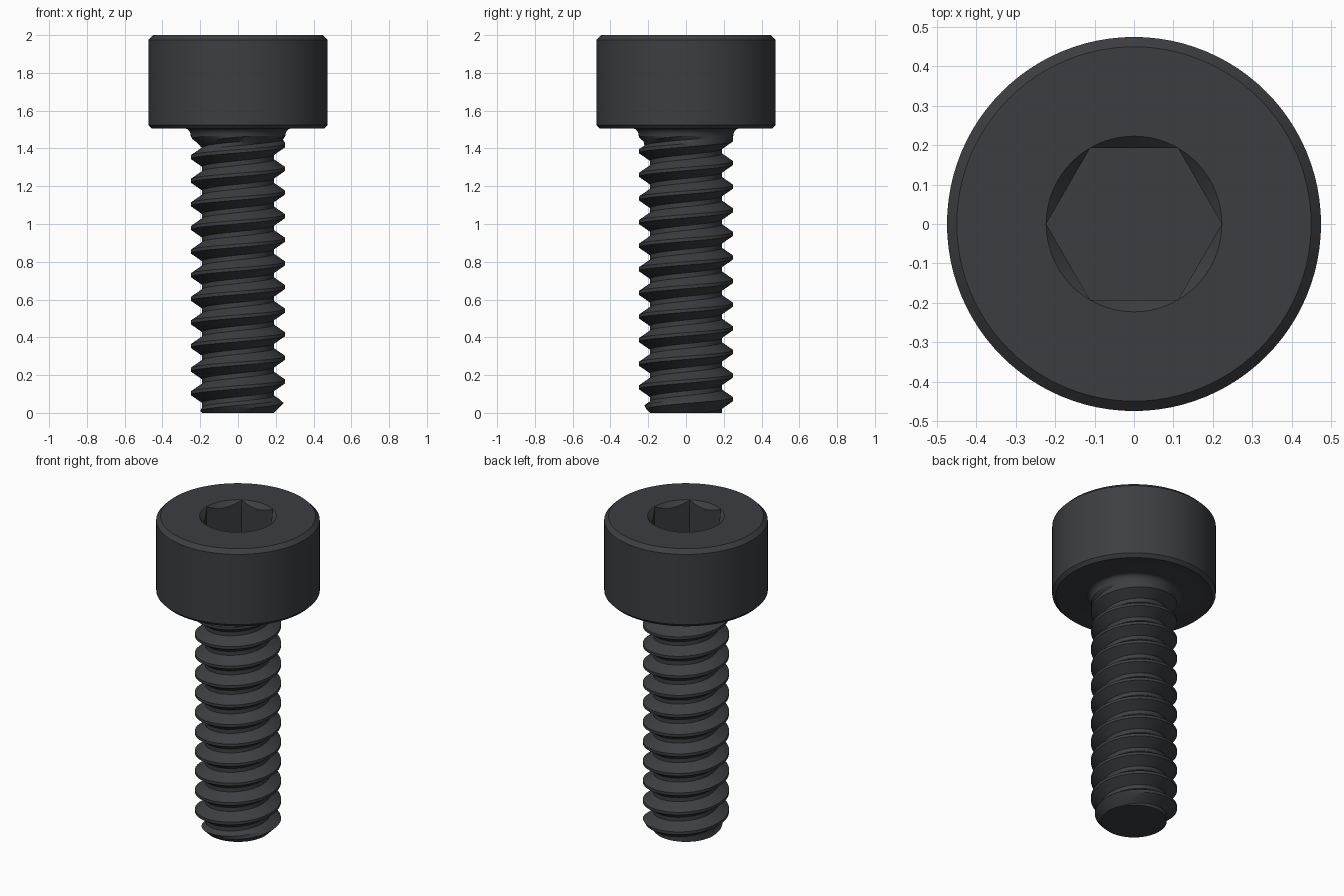
import bpy, bmesh, math

if "Cube" in bpy.data.objects:
    bpy.data.objects.remove(bpy.data.objects["Cube"])

SEG = 96            # divisions around the axis
R, ROOT = 0.25, 0.19
PITCH = 0.125
CREST = 1.354       # height of a crest at x = -R
TOP = 1.465         # where the thread meets the neck

mat = bpy.data.materials.new("dark_steel")
mat.diffuse_color = (0.045, 0.048, 0.053, 1)
mat.use_nodes = True
mat.node_tree.nodes["Principled BSDF"].inputs["Base Color"].default_value = mat.diffuse_color


def ring_angle(i):
    return 2 * math.pi * i / SEG


def finish(bm, name):
    bmesh.ops.remove_doubles(bm, verts=bm.verts, dist=1e-5)
    bmesh.ops.recalc_face_normals(bm, faces=bm.faces)
    me = bpy.data.meshes.new(name)
    bm.to_mesh(me)
    bm.free()
    ob = bpy.data.objects.new(name, me)
    bpy.context.collection.objects.link(ob)
    me.materials.append(mat)
    bpy.ops.object.select_all(action='DESELECT')
    ob.select_set(True)
    bpy.context.view_layer.objects.active = ob
    bpy.ops.object.shade_smooth_by_angle(angle=math.radians(25))


def add_ring(bm, func):
    """func(angle) -> (radius, z)"""
    verts = []
    for i in range(SEG):
        a = ring_angle(i)
        r, z = func(a)
        verts.append(bm.verts.new((r * math.cos(a), r * math.sin(a), z)))
    return verts


def bridge(bm, a, b):
    for i in range(SEG):
        j = (i + 1) % SEG
        bm.faces.new((a[i], a[j], b[j], b[i]))


# Head with hex socket, countersink and under-head fillet
HEX = 0.223


def hex_radius(a):
    return HEX * math.cos(math.pi / 6) / math.cos(a % (math.pi / 3) - math.pi / 6)


bm = bmesh.new()
profile = [(HEX, 2.0), (0.45, 2.0), (0.475, 1.975), (0.475, 1.525), (0.455, 1.505)]
for k in range(7):
    t = k / 6 * math.pi / 2
    profile.append((0.28 - 0.03 * math.sin(t), TOP + 0.04 * math.cos(t)))
rings = [add_ring(bm, lambda a: (hex_radius(a), 1.75)),
         add_ring(bm, lambda a: (hex_radius(a), 2 - (HEX - hex_radius(a))))]
rings += [add_ring(bm, lambda a, p=p: p) for p in profile]
bm.faces.new(rings[0])
for a, b in zip(rings, rings[1:]):
    bridge(bm, a, b)
finish(bm, "socket_head")


# Threaded shank: rows follow the helix and are trimmed at both ends
def shank_radius(a, z):
    u = (z - CREST - PITCH * (a - math.pi) / (2 * math.pi)) / PITCH
    d = abs((u + 0.5) % 1 - 0.5)                     # 0 on crest, 0.5 in root
    r = R - (R - ROOT) * min(1, max(0, (d - 0.07) / 0.33))
    r = max(r, min(R, ROOT + (z - 1.41) * 1.3))      # run-out under the head
    return min(r, ROOT + z)                          # end chamfer


bm = bmesh.new()
offsets = [-0.4, -0.235, -0.07, 0.07, 0.235, 0.4]
levels = []
for turn in range(-13, 4):
    levels += [turn + o for o in offsets]
grid = []
for i in range(SEG + 1):
    a = ring_angle(i)
    col = []
    for u in levels:
        z = CREST + PITCH * (u + (a - math.pi) / (2 * math.pi))
        z = min(TOP, max(0, z))
        r = shank_radius(a, z)
        col.append(bm.verts.new((r * math.cos(a), r * math.sin(a), z)))
    grid.append(col)
for c0, c1 in zip(grid, grid[1:]):
    for k in range(len(levels) - 1):
        corners = (c0[k], c1[k], c1[k + 1], c0[k + 1])
        if len({round(v.co.z, 6) for v in corners}) > 1:
            bm.faces.new(corners)
bmesh.ops.remove_doubles(bm, verts=bm.verts, dist=1e-5)
bmesh.ops.delete(bm, geom=[v for v in bm.verts if not v.link_faces], context='VERTS')
# flat end
rim = [e for e in bm.edges if e.is_boundary and all(v.co.z < 1e-4 for v in e.verts)]
bmesh.ops.holes_fill(bm, edges=rim, sides=0)
finish(bm, "threaded_shank")
